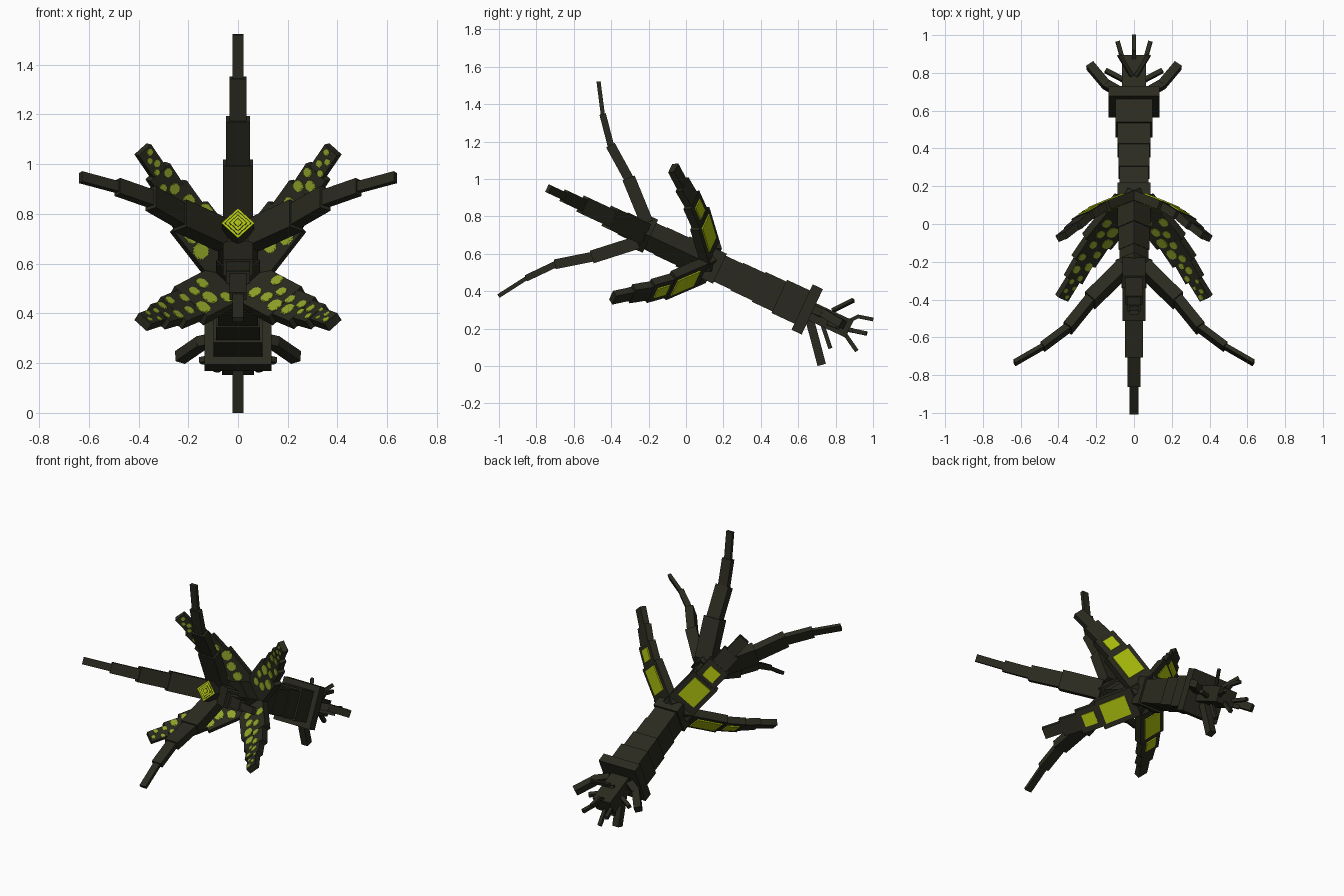
import bpy, bmesh, math, random
from mathutils import Vector, Matrix

if "Cube" in bpy.data.objects:
    bpy.data.objects.remove(bpy.data.objects["Cube"])

random.seed(4)


def material(name, rgb):
    m = bpy.data.materials.new(name)
    m.diffuse_color = (*rgb, 1)
    m.use_nodes = True
    m.node_tree.nodes["Principled BSDF"].inputs["Base Color"].default_value = m.diffuse_color
    return m


MATS = [material("dark_bark", (0.023, 0.023, 0.014)),
        material("bright_lime", (0.42, 0.53, 0.004)),
        material("mossy_lime", (0.28, 0.37, 0.022))]
DARK, LIME, MOSS = 0, 1, 2

# Body frame: X across, U up, D along the stalk towards the flower
T = math.radians(25)
X = Vector((1, 0, 0))
U = Vector((0, math.sin(T), math.cos(T)))
D = Vector((0, -math.cos(T), math.sin(T)))
ORIGIN = Vector((0, 0, 0.605))


def box(bm, centre, axes, size, mat=DARK):
    """Add a box with the given axes and full sizes."""
    m = Matrix([a * s for a, s in zip(axes, size)]).transposed().to_4x4()
    m.translation = centre
    geo = bmesh.ops.create_cube(bm, size=1, matrix=m)
    for f in {f for v in geo["verts"] for f in v.link_faces}:
        f.material_index = mat


def limb(bm, p, q, side, width, thick, extra=0.012):
    """Box running from p to q; returns its direction, side and normal."""
    t = (q - p).normalized()
    side = (side - t * side.dot(t)).normalized()
    n = side.cross(t)
    box(bm, (p + q) / 2, (side, t, n), (width, (q - p).length + extra, thick))
    return t, side, n


def finish(bm, name):
    bmesh.ops.recalc_face_normals(bm, faces=bm.faces)
    me = bpy.data.meshes.new(name)
    bm.to_mesh(me)
    bm.free()
    for m in MATS:
        me.materials.append(m)
    ob = bpy.data.objects.new(name, me)
    bpy.context.collection.objects.link(ob)


def on_axis(s):
    return ORIGIN + D * s


# Stalk: square segments narrowing towards the flower
bm = bmesh.new()
for a, b, h in [(-0.74, -0.55, 0.098), (-0.56, -0.43, 0.088), (-0.44, -0.30, 0.081),
                (-0.31, -0.17, 0.076), (-0.20, -0.13, 0.088)]:
    box(bm, on_axis((a + b) / 2), (X, U, D), (2 * h, 2 * h, b - a))
finish(bm, "stalk")

# Neck: diamond-turned segments between petals and tentacles
bm = bmesh.new()
P, Q = (X + U).normalized(), (U - X).normalized()
for a, b, w in [(-0.14, 0.02, 0.125), (0.01, 0.15, 0.115), (0.14, 0.22, 0.11),
                (0.21, 0.29, 0.138), (0.28, 0.372, 0.092)]:
    box(bm, on_axis((a + b) / 2), (P, Q, D), (w, w, b - a))
finish(bm, "neck")

# Mouth: concentric thin diamonds, wide lime rings with narrow dark lines
bm = bmesh.new()
for i in range(4):
    w = 0.094 - i * 0.024
    box(bm, on_axis(0.373 + i * 0.002), (P, Q, D), (w, w, 0.002), LIME)
    if i < 3:
        box(bm, on_axis(0.374 + i * 0.002), (P, Q, D), (w - 0.017, w - 0.017, 0.002), DARK)
finish(bm, "mouth")

# Collar and root block
bm = bmesh.new()
box(bm, on_axis(-0.715), (X, U, D), (0.268, 0.268, 0.06))
finish(bm, "collar")
bm = bmesh.new()
box(bm, on_axis(-0.85), (X, U, D), (0.128, 0.10, 0.23))
finish(bm, "root_block")


def arm_point(phi, s, r):
    rad = X * math.cos(phi) + U * math.sin(phi)
    return ORIGIN + D * s + rad * r


# Tentacles: four curved arms at the mouth
TENTACLE = [(0.262, 0.062), (0.443, 0.229), (0.605, 0.348), (0.714, 0.48), (0.808, 0.628)]
TENTACLE_SIZE = [(0.12, 0.07), (0.095, 0.052), (0.068, 0.035), (0.045, 0.022)]
for k, name in enumerate(["right", "upper", "left", "lower"]):
    phi = k * math.pi / 2
    side = D.cross(arm_point(phi, 0, 1) - ORIGIN)
    bm = bmesh.new()
    for (a, b), (w, th) in zip(zip(TENTACLE, TENTACLE[1:]), TENTACLE_SIZE):
        limb(bm, arm_point(phi, *a), arm_point(phi, *b), side, w, th)
    finish(bm, name + "_tentacle")

# Petals: four diagonal arms, spotted inside, with lime panels behind
PETAL = [(-0.14, 0.04), (0.008, 0.275), (0.09, 0.375), (0.17, 0.452), (0.25, 0.537)]
PETAL_SIZE = [(0.19, 0.05), (0.15, 0.045), (0.11, 0.042), (0.07, 0.038)]
PANELS = [(0.36, 0.95, 0.125), (0.2, 0.82, 0.08)]
SPOTS = [(5, 0.058), (3, 0.052), (3, 0.042), (4, 0.026)]
for k, name in enumerate(["upper_right", "upper_left", "lower_left", "lower_right"]):
    phi = (k + 0.5) * math.pi / 2
    side = D.cross(arm_point(phi, 0, 1) - ORIGIN)
    bm = bmesh.new()
    for i, (w, th) in enumerate(PETAL_SIZE):
        p, q = arm_point(phi, *PETAL[i]), arm_point(phi, *PETAL[i + 1])
        t, sd, n = limb(bm, p, q, side, w, th)
        if n.dot(D) < 0:
            n = -n
        length = (q - p).length
        # back panels
        if i < 2:
            f0, f1, pw = PANELS[i]
            box(bm, p + t * length * (f0 + f1) / 2 - n * (th / 2 + 0.003), (sd, t, n),
                (pw, length * (f1 - f0), 0.009), LIME)
        # inner spots, alternating across the segment
        count, big = SPOTS[i]
        for j in range(count):
            f = (j + 0.5) / count
            if i == 0:
                f = 0.35 + 0.65 * f
            size = big * random.uniform(0.75, 1.1)
            off = (-1) ** (j + i + k) * random.uniform(0.15, 0.5) * (w - size)
            c = p + t * length * f + sd * off + n * th / 2
            for a, b, h in [(1, 0.55, 0.004), (0.55, 1, 0.005), (0.8, 0.8, 0.006)]:
                box(bm, c, (sd, t, n), (size * a, size * b, h), MOSS)
    finish(bm, name + "_petal")


def root(name, points, width):
    """Bent root; a path off the centre line is mirrored."""
    central = points[-1][0] == 0
    for sx, suffix in ([(1, "")] if central else [(1, "_right"), (-1, "_left")]):
        bm = bmesh.new()
        pts = [Vector((x * sx, y, z)) for x, y, z in points]
        for p, q in zip(pts, pts[1:]):
            limb(bm, p, q, X if central else U, width, width)
        finish(bm, name + suffix)


# Thick claws
root("lower_claw", [(0, 0.66, 0.25), (0, 0.685, 0.16), (0, 0.724, 0.012)], 0.046)
root("side_claw", [(0.08, 0.70, 0.295), (0.15, 0.74, 0.28), (0.23, 0.835, 0.225)], 0.046)

# Thin root tips
root("centre_root", [(0, 0.85, 0.23), (0, 0.92, 0.265), (0, 0.995, 0.25)], 0.02)
root("drooping_root", [(0, 0.83, 0.2), (0, 0.91, 0.085)], 0.022)
root("hanging_root", [(0, 0.73, 0.22), (0, 0.77, 0.1)], 0.022)
root("spread_root", [(0.03, 0.84, 0.2), (0.065, 0.89, 0.19), (0.085, 0.96, 0.175)], 0.022)
root("raised_root", [(0.015, 0.79, 0.30), (0.075, 0.89, 0.35)], 0.02)
root("outer_root", [(0.05, 0.76, 0.23), (0.145, 0.81, 0.21)], 0.024)
